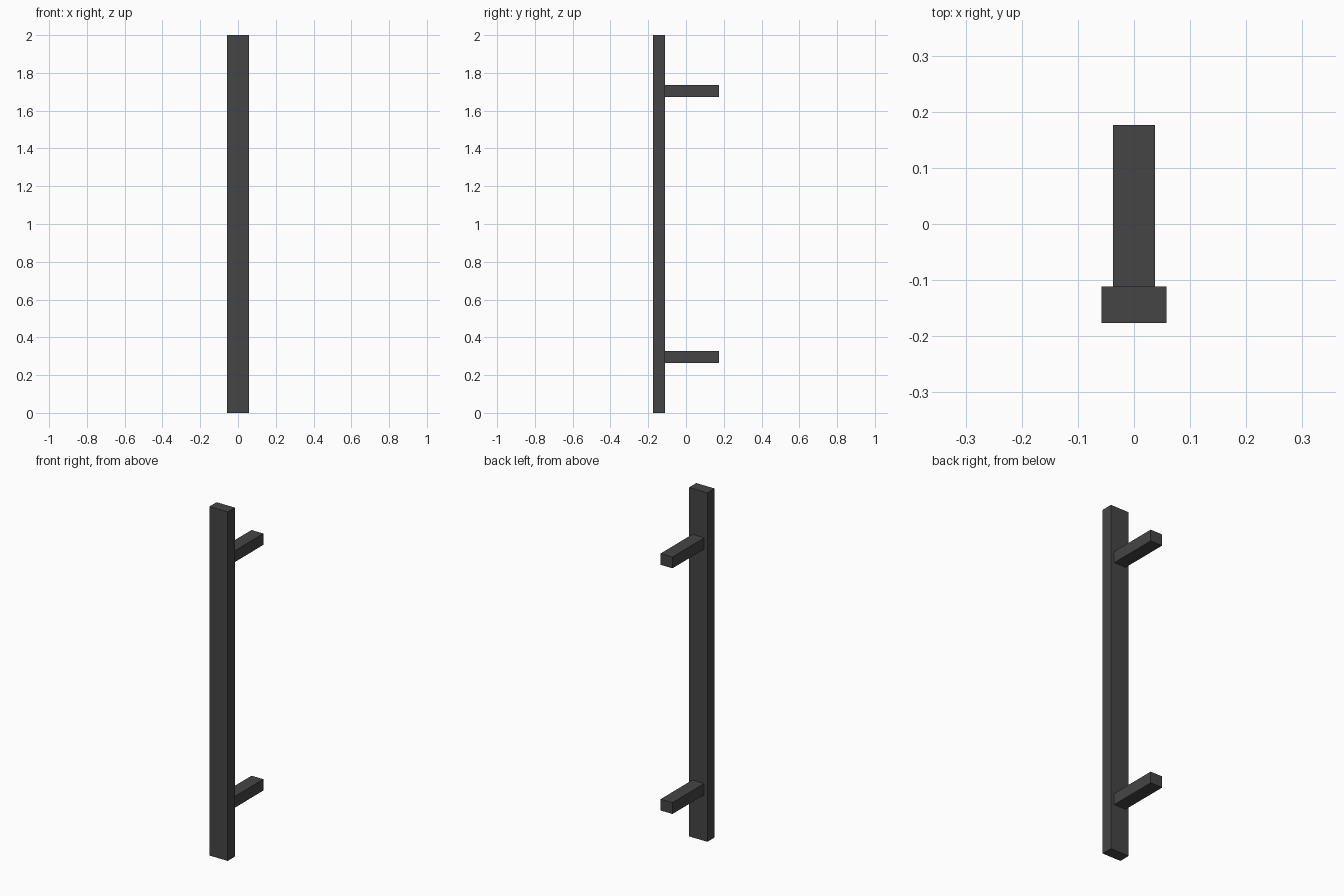
import bpy
import bmesh
from mathutils import Vector

if "Cube" in bpy.data.objects:
    bpy.data.objects.remove(bpy.data.objects["Cube"], do_unlink=True)

# Single dark metal finish
metal = bpy.data.materials.new("dark_grey_metal")
metal.use_nodes = True
colour = (0.06, 0.06, 0.06, 1)
metal.diffuse_color = colour
metal.node_tree.nodes["Principled BSDF"].inputs["Base Color"].default_value = colour


def box(name, low, high):
    """Flat-faced box between two opposite corners."""
    low, high = Vector(low), Vector(high)
    bm = bmesh.new()
    bmesh.ops.create_cube(bm, size=1)
    bmesh.ops.scale(bm, vec=high - low, verts=bm.verts)
    bmesh.ops.translate(bm, vec=(low + high) / 2, verts=bm.verts)
    mesh = bpy.data.meshes.new(name)
    bm.to_mesh(mesh)
    bm.free()
    mesh.materials.append(metal)
    obj = bpy.data.objects.new(name, mesh)
    bpy.context.collection.objects.link(obj)
    return obj


height = 2.0
depth = 0.176      # half of the overall depth
bar_back = -0.111

# Upright grip bar
box("grip_bar", (-0.058, -depth, 0), (0.058, bar_back, height))

# Two mounting posts, mirrored about mid height
post_half_width, post_half_height, inset = 0.0375, 0.0325, 0.296
for name, z in (("lower_post", inset), ("upper_post", height - inset)):
    box(name,
        (-post_half_width, bar_back, z - post_half_height),
        (post_half_width, depth, z + post_half_height))
